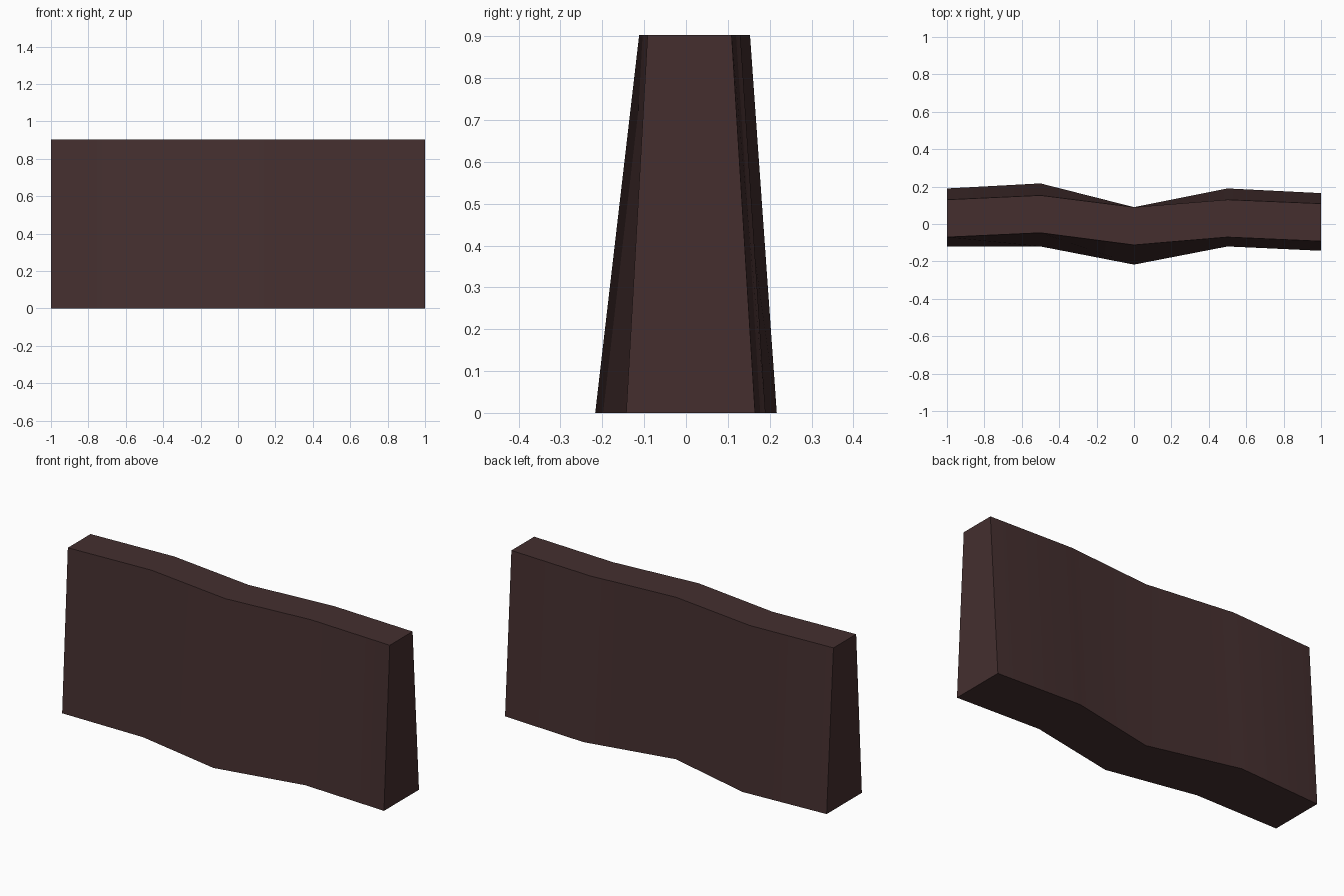
import bpy, bmesh

if "Cube" in bpy.data.objects:
    bpy.data.objects.remove(bpy.data.objects["Cube"])

HEIGHT = 0.903
# Cross-sections along the wall: x, base front, base back, top front, top back
SECTIONS = [
    (-1.0, -0.12, 0.19, -0.07, 0.13),
    (-0.5, -0.12, 0.217, -0.047, 0.153),
    (0.0, -0.217, 0.09, -0.112, 0.09),
    (0.5, -0.12, 0.19, -0.07, 0.13),
    (1.0, -0.143, 0.165, -0.092, 0.109),
]

# Dark stone colour
stone = bpy.data.materials.new("dark brown stone")
stone.diffuse_color = (0.058, 0.028, 0.028, 1)
stone.use_nodes = True
stone.node_tree.nodes["Principled BSDF"].inputs["Base Color"].default_value = stone.diffuse_color

# Wavy tapered wall: bridge a ring of four corners per section
bm = bmesh.new()
rings = [[bm.verts.new(p) for p in ((x, bf, 0), (x, bb, 0), (x, tb, HEIGHT), (x, tf, HEIGHT))]
         for x, bf, bb, tf, tb in SECTIONS]
for a, b in zip(rings, rings[1:]):
    for i in range(4):
        j = (i + 1) % 4
        bm.faces.new((a[i], a[j], b[j], b[i]))
bm.faces.new(rings[0])
bm.faces.new(rings[-1])
bmesh.ops.recalc_face_normals(bm, faces=bm.faces[:])

mesh = bpy.data.meshes.new("wall")
bm.to_mesh(mesh)
bm.free()
mesh.materials.append(stone)
wall = bpy.data.objects.new("wall", mesh)
bpy.context.collection.objects.link(wall)

# Soft shading along the bends, sharp outer edges
bpy.context.view_layer.objects.active = wall
wall.select_set(True)
bpy.ops.object.shade_smooth_by_angle(angle=0.6)
